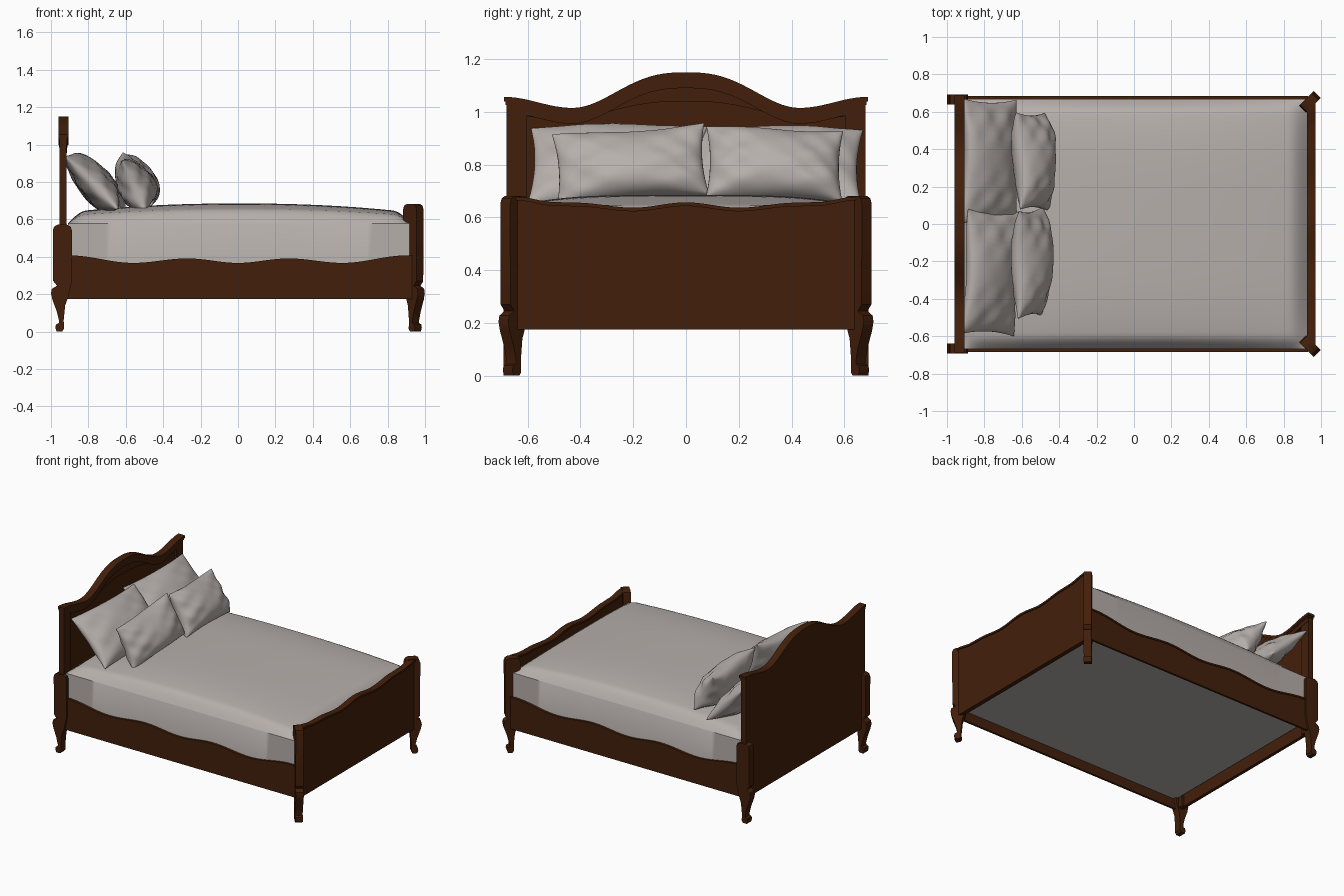
import bpy, bmesh, math
from mathutils import Matrix, Vector

if "Cube" in bpy.data.objects:
    bpy.data.objects.remove(bpy.data.objects["Cube"])


def material(name, rgb):
    m = bpy.data.materials.new(name)
    m.diffuse_color = (*rgb, 1)
    m.use_nodes = True
    m.node_tree.nodes["Principled BSDF"].inputs["Base Color"].default_value = m.diffuse_color
    return m


WOOD = material("dark brown wood", (0.055, 0.0135, 0.003))
CLOTH = material("warm grey cloth", (0.47, 0.43, 0.41))


def finish(bm, name, mat, angle=35):
    bmesh.ops.recalc_face_normals(bm, faces=bm.faces)
    me = bpy.data.meshes.new(name)
    bm.to_mesh(me)
    bm.free()
    me.materials.append(mat)
    ob = bpy.data.objects.new(name, me)
    bpy.context.collection.objects.link(ob)
    bpy.ops.object.select_all(action='DESELECT')
    bpy.context.view_layer.objects.active = ob
    ob.select_set(True)
    bpy.ops.object.shade_smooth_by_angle(angle=math.radians(angle))
    return ob


def wave(points, power=1.0):
    """Symmetric smooth curve through (distance from centre, height) points."""
    def f(s):
        s = abs(s)
        for (a, za), (b, zb) in zip(points, points[1:]):
            if s <= b:
                t = (s - a) / (b - a)
                if a == 0:
                    t = t ** power
                return za + (zb - za) * (1 - math.cos(math.pi * t)) / 2
        return points[-1][1]
    return f


def slab(name, axis, s0, s1, low, high, d0, d1, n=64):
    """Board along an axis between two height curves, from depth d0 to d1."""
    bm = bmesh.new()
    rings = []
    for i in range(n + 1):
        s = s0 + (s1 - s0) * i / n
        ring = []
        for d, z in ((d0, low(s)), (d0, high(s)), (d1, high(s)), (d1, low(s))):
            ring.append(bm.verts.new((s, d, z) if axis == 'x' else (d, s, z)))
        rings.append(ring)
    for a, b in zip(rings, rings[1:]):
        for k in range(4):
            bm.faces.new((a[k], a[(k + 1) % 4], b[(k + 1) % 4], b[k]))
    bm.faces.new(rings[0])
    bm.faces.new(rings[-1])
    return finish(bm, name, WOOD)


def offset(f, d):
    return lambda s: f(s) + d


base = lambda s: 0.175

# Headboard: back panel, stepped frame, stiles and top moulding
head = wave([(0, 1.15), (0.43, 1.015), (0.69, 1.057)], 1.3)
inner = wave([(0, 1.04), (0.45, 0.976), (0.605, 0.98)], 1.3)
slab("headboard_panel", 'y', -0.68, 0.68, base, offset(head, -0.01), -0.955, -0.932)
slab("headboard_upper_frame", 'y', -0.68, 0.68, offset(head, -0.06), offset(head, -0.01), -0.935, -0.915)
slab("headboard_lower_frame", 'y', -0.605, 0.605, inner, lambda s: max(head(s) - 0.055, inner(s)), -0.935, -0.921)
slab("headboard_cap", 'y', -0.69, 0.69, offset(head, -0.018), head, -0.959, -0.907)
slab("headboard_cap_bead", 'y', -0.685, 0.685, offset(head, -0.03), offset(head, -0.016), -0.957, -0.911)
for side, sgn in (("left", -1), ("right", 1)):
    slab("headboard_stile_" + side, 'y', sgn * 0.605, sgn * 0.68, base, offset(head, -0.05), -0.935, -0.917, 12)

# Footboard with wavy cap
foot = wave([(0, 0.657), (0.2, 0.637), (0.42, 0.656), (0.5, 0.658), (0.64, 0.678)])
slab("footboard", 'y', -0.655, 0.655, base, offset(foot, -0.01), 0.932, 0.963)
slab("footboard_cap", 'y', -0.655, 0.655, offset(foot, -0.014), foot, 0.925, 0.97)

# Side rails with wavy lip
rail = wave([(0, 0.367), (0.27, 0.391), (0.56, 0.367), (0.9, 0.407)])
for side, sgn in (("front", -1), ("back", 1)):
    slab("side_rail_" + side, 'x', -0.94, 0.94, base, offset(rail, -0.008), sgn * 0.664, sgn * 0.679)
    slab("side_rail_lip_" + side, 'x', -0.93, 0.93, offset(rail, -0.012), rail, sgn * 0.666, sgn * 0.684)


# Curved legs cut from a flat profile (outward offset, height)
LEG = [(0.048, 0.27), (0.028, 0.245), (0.055, 0.228), (0.060, 0.205), (0.052, 0.17),
       (0.030, 0.11), (0.017, 0.06), (0.018, 0.045), (0.033, 0.038), (0.037, 0.02),
       (0.030, 0.0), (0.0, 0.0), (-0.010, 0.015), (-0.008, 0.06), (-0.016, 0.14),
       (-0.034, 0.19), (-0.044, 0.235), (-0.052, 0.27)]


def leg(name, loc, angle, top):
    prof = LEG + [(-0.052, top - 0.03), (-0.045, top - 0.01), (-0.025, top),
                  (0.025, top), (0.043, top - 0.01), (0.05, top - 0.03)]
    bm = bmesh.new()
    face = bm.faces.new([bm.verts.new((u, -0.026, z)) for u, z in prof])
    ext = bmesh.ops.extrude_face_region(bm, geom=[face])
    verts = [g for g in ext["geom"] if isinstance(g, bmesh.types.BMVert)]
    bmesh.ops.translate(bm, verts=verts, vec=(0, 0.052, 0))
    bm.transform(Matrix.Translation((*loc, 0)) @ Matrix.Rotation(angle, 4, 'Z'))
    finish(bm, name, WOOD)


for side, sgn in (("front", -1), ("back", 1)):
    leg("head_leg_" + side, (-0.94, sgn * 0.666), math.pi, 0.571)
    leg("foot_leg_" + side, (0.938, sgn * 0.650), sgn * math.pi / 4, 0.682)

# Mattress: straight sides, sloping border and gently domed top
MX, MY, CX = 0.918, 0.667, 0.008


def crown(u, p):
    edge = math.sin(min(1, (1 - abs(u)) / 0.11) * math.pi / 2)
    return 0.55 * edge + 0.45 * (1 - abs(u) ** p)


bm = bmesh.new()
bmesh.ops.create_grid(bm, x_segments=60, y_segments=48, size=1)
border = [e for e in bm.edges if e.is_boundary]
ext = bmesh.ops.extrude_edge_only(bm, edges=border)
low = {g for g in ext["geom"] if isinstance(g, bmesh.types.BMVert)}
for v in bm.verts:
    u, w = v.co.x, v.co.y
    # spread the grid towards the edges where the dome curves most
    u, w = math.sin(u * math.pi / 2), math.sin(w * math.pi / 2)
    z = 0.245 if v in low else 0.578 + 0.107 * crown(u, 2.2) * crown(w, 4)
    v.co = (CX + MX * u, MY * w, z)
bmesh.ops.holes_fill(bm, edges=[e for e in bm.edges if e.is_boundary], sides=0)
finish(bm, "mattress", CLOTH, 40)


# Pillows: pinched cushions leaning back, fuller towards the bottom
def pillow(name, loc, half_w, half_h, thick, tilt, yaw, roll, seed, sag=0.15):
    t = math.radians(tilt)
    c, s = math.cos(t), math.sin(t)
    rot = Matrix(((0, -c, s), (1, 0, 0), (0, s, c))).to_4x4()
    mat = (Matrix.Translation(loc) @ Matrix.Rotation(math.radians(yaw), 4, 'Z')
           @ rot @ Matrix.Rotation(math.radians(roll), 4, 'Z'))
    bm = bmesh.new()
    n = 32
    for sgn in (1, -1):
        grid = []
        for i in range(n + 1):
            row = []
            for j in range(n + 1):
                u = math.sin((i / n - 0.5) * math.pi)
                v = math.sin((j / n - 0.5) * math.pi)
                puff = max(0, (1 - u * u) * (1 - v * v)) ** 0.45 * (1 - sag * v)
                fold = 1 + 0.16 * math.sin(9 * u + seed) * math.sin(8 * v + 2 * seed + 3 * u) * abs(u)
                bend = 0.012 * math.sin(3 * u + seed) * v
                row.append(bm.verts.new((half_w * u * (1 - 0.06 * (1 - v * v)),
                                         half_h * v * (1 - 0.07 * (1 - u * u)),
                                         sgn * thick * puff * fold + bend)))
            grid.append(row)
        for i in range(n):
            for j in range(n):
                bm.faces.new((grid[i][j], grid[i + 1][j], grid[i + 1][j + 1], grid[i][j + 1]))
    bmesh.ops.remove_doubles(bm, verts=bm.verts, dist=0.0002)
    bm.transform(mat)
    finish(bm, name, CLOTH, 70)


pillow("back_pillow_right", (-0.775, 0.333, 0.795), 0.335, 0.20, 0.085, 47, 0, -1, 1)
pillow("back_pillow_left", (-0.765, -0.26, 0.80), 0.335, 0.20, 0.085, 48, -4, 1, 2)
pillow("front_pillow_right", (-0.545, 0.335, 0.80), 0.26, 0.155, 0.105, 62, 3, -2, 3, 0.25)
pillow("front_pillow_left", (-0.555, -0.21, 0.80), 0.29, 0.15, 0.095, 62, -3, 5, 4, 0.25)
